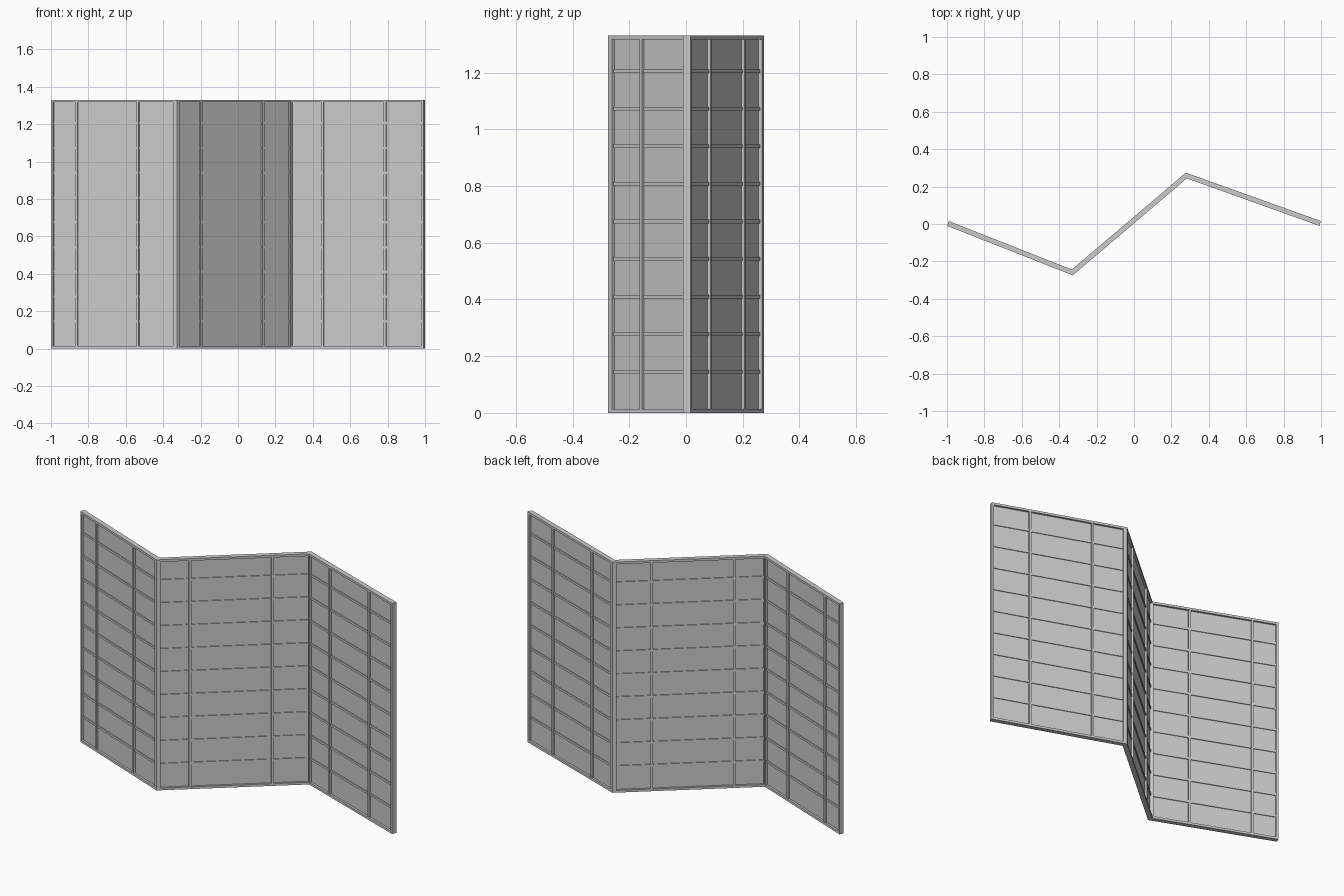
import bpy, bmesh
from mathutils import Vector

if "Cube" in bpy.data.objects:
    bpy.data.objects.remove(bpy.data.objects["Cube"])

HEIGHT = 1.33
RAIL = 0.013
# Zigzag centre line of the three panels, seen from above
PATH = [Vector(p) for p in ((-0.995, 0.003), (-0.33, -0.259),
                            (0.28, 0.259), (0.995, 0.003))]


def normal(i):
    d = (PATH[i + 1] - PATH[i]).normalized()
    return Vector((-d.y, d.x))


def mitre(i):
    if i == 0:
        return normal(0)
    if i == 3:
        return normal(2)
    m = (normal(i - 1) + normal(i)).normalized()
    return m / m.dot(normal(i))


def add_prism(bm, section, z0, z1):
    low = [bm.verts.new((p.x, p.y, z0)) for p in section]
    top = [bm.verts.new((p.x, p.y, z1)) for p in section]
    n = len(section)
    bm.faces.new(low[::-1])
    bm.faces.new(top)
    for k in range(n):
        bm.faces.new((low[k], low[(k + 1) % n], top[(k + 1) % n], top[k]))


def panel_section(i, a, b, half):
    """Plan outline of panel i between fractions a and b, mitred at its ends."""
    p, q, n = PATH[i], PATH[i + 1], normal(i)
    ma = mitre(i) if a == 0 else n
    mb = mitre(i + 1) if b == 1 else n
    pa, pb = p.lerp(q, a), p.lerp(q, b)
    return [pa - ma * half, pb - mb * half, pb + mb * half, pa + ma * half]


def finish(bm, name):
    bmesh.ops.recalc_face_normals(bm, faces=bm.faces)
    me = bpy.data.meshes.new(name)
    bm.to_mesh(me)
    bm.free()
    ob = bpy.data.objects.new(name, me)
    bpy.context.collection.objects.link(ob)


# x positions of the two inner uprights of each panel
UPRIGHTS = [(-0.86, -0.533), (-0.202, 0.128), (0.455, 0.788)]

for i, side in enumerate(("left", "middle", "right")):
    p, q = PATH[i], PATH[i + 1]
    w = RAIL / (q - p).length

    # Outer frame: two rails and two end posts
    bm = bmesh.new()
    for z in (0, HEIGHT - RAIL):
        add_prism(bm, panel_section(i, 0, 1, 0.0135), z, z + RAIL)
    for a, b in ((0, w), (1 - w, 1)):
        add_prism(bm, panel_section(i, a, b, 0.0135), RAIL, HEIGHT - RAIL)
    finish(bm, side + "_frame")

    # Inner uprights
    bm = bmesh.new()
    for x in UPRIGHTS[i]:
        t = (x - p.x) / (q.x - p.x)
        add_prism(bm, panel_section(i, t - w / 2, t + w / 2, 0.012),
                  RAIL, HEIGHT - RAIL)
    finish(bm, side + "_uprights")

    # Thin horizontal slats
    bm = bmesh.new()
    for k in range(9):
        z = 0.145 + k * 0.1325
        add_prism(bm, panel_section(i, w / 2, 1 - w / 2, 0.006),
                  z - 0.0065, z + 0.0065)
    finish(bm, side + "_slats")

    # Paper sheet
    bm = bmesh.new()
    add_prism(bm, panel_section(i, w / 2, 1 - w / 2, 0.0015),
              RAIL / 2, HEIGHT - RAIL / 2)
    finish(bm, side + "_paper")
